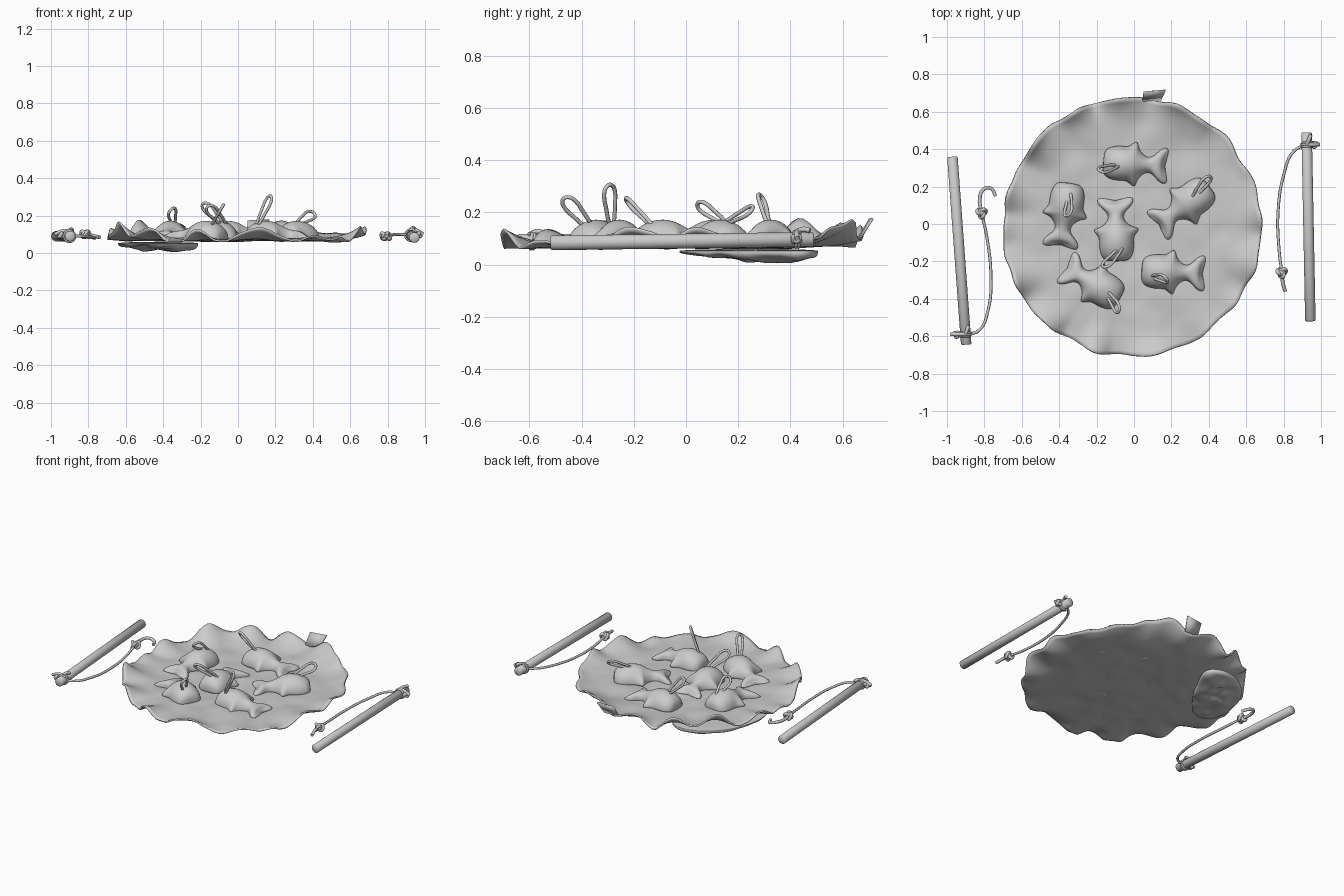
import bpy, bmesh
from math import sin, cos, tau, radians
from mathutils import Vector, Matrix, noise

if "Cube" in bpy.data.objects:
    bpy.data.objects.remove(bpy.data.objects["Cube"], do_unlink=True)

GREY = (0.6, 0.6, 0.6, 1)
mat = bpy.data.materials.new("plain grey")
mat.use_nodes = True
mat.diffuse_color = GREY
for node in mat.node_tree.nodes:
    if node.type == 'BSDF_PRINCIPLED':
        node.inputs["Base Color"].default_value = GREY


def finish(name, bm, angle=1.0):
    """Turn a bmesh into a smooth shaded object."""
    bmesh.ops.recalc_face_normals(bm, faces=bm.faces)
    mesh = bpy.data.meshes.new(name)
    bm.to_mesh(mesh)
    bm.free()
    mesh.materials.append(mat)
    ob = bpy.data.objects.new(name, mesh)
    bpy.context.collection.objects.link(ob)
    bpy.ops.object.select_all(action='DESELECT')
    ob.select_set(True)
    bpy.context.view_layer.objects.active = ob
    bpy.ops.object.shade_smooth_by_angle(angle=angle)
    return ob


def loft(rings):
    """Skin closed rings of points and cap both ends."""
    bm = bmesh.new()
    loops = [[bm.verts.new(p) for p in ring] for ring in rings]
    n = len(loops[0])
    for a, b in zip(loops, loops[1:]):
        for i in range(n):
            j = (i + 1) % n
            bm.faces.new((a[i], a[j], b[j], b[i]))
    bm.faces.new(loops[0])
    bm.faces.new(loops[-1])
    return bm


def tube(name, points, radius, closed=False):
    """Round cord through the given points."""
    cu = bpy.data.curves.new(name, 'CURVE')
    cu.dimensions = '3D'
    cu.bevel_depth = radius
    cu.bevel_resolution = 2
    cu.resolution_u = 6
    cu.use_fill_caps = True
    sp = cu.splines.new('BEZIER')
    sp.bezier_points.add(len(points) - 1)
    for bp, p in zip(sp.bezier_points, points):
        bp.co = p
        bp.handle_left_type = bp.handle_right_type = 'AUTO'
    sp.use_cyclic_u = closed
    temp = bpy.data.objects.new(name + "_path", cu)
    bpy.context.collection.objects.link(temp)
    ev = temp.evaluated_get(bpy.context.evaluated_depsgraph_get())
    mesh = bpy.data.meshes.new_from_object(ev)
    bm = bmesh.new()
    bm.from_mesh(mesh)
    bpy.data.objects.remove(temp, do_unlink=True)
    bpy.data.meshes.remove(mesh)
    return finish(name, bm)


# ruffled cloth mat
def mat_point(t, a):
    ruffle = noise.noise(Vector((5 * cos(a), 5 * sin(a), 1)))
    r = t * (0.692 + 0.006 * sin(17 * a + 1) * t ** 6 + 0.02 * ruffle - 0.006 * sin(a))
    x, y = r * cos(a) - 0.01, r * sin(a) - 0.01
    lift = (0.038 + 0.016 * sin(a) + 0.024 * sin(13 * a + 1.2 * sin(3 * a))
            + 0.014 * sin(5 * a + 2) + 0.05 * ruffle)
    crease = 0.010 * noise.noise(Vector((x * 4, y * 4, 3))) \
        + 0.006 * noise.noise(Vector((x * 9, y * 9, 7)))
    return Vector((x, y, 0.065 + crease + max(lift, -0.006) * t ** 8))


bm = bmesh.new()
SEG, RINGS = 180, 32
centre = bm.verts.new(mat_point(0, 0))
prev = None
for k in range(1, RINGS + 1):
    ring = [bm.verts.new(mat_point(k / RINGS, tau * i / SEG)) for i in range(SEG)]
    for i in range(SEG):
        j = (i + 1) % SEG
        if prev:
            bm.faces.new((prev[i], ring[i], ring[j], prev[j]))
        else:
            bm.faces.new((centre, ring[i], ring[j]))
    prev = ring
cloth = finish("cloth_mat", bm)
cloth.modifiers.new("thickness", 'SOLIDIFY').thickness = 0.01

# small upright tab on the back edge
bm = bmesh.new()
corners = [bm.verts.new(p) for p in
           ((0.045, 0.655, 0.10), (0.145, 0.66, 0.10), (0.168, 0.71, 0.18), (0.052, 0.70, 0.175))]
bm.faces.new(corners)
tab = finish("back_tab", bm)
tab.modifiers.new("thickness", 'SOLIDIFY').thickness = 0.01

# crumpled fold of cloth tucked under the rim, bent to follow it
bm = bmesh.new()
bmesh.ops.create_uvsphere(bm, u_segments=72, v_segments=36, radius=1)
turn = Matrix.Rotation(radians(57), 3, 'Z')
for v in bm.verts:
    along, out, up = v.co
    p = turn @ Vector((0.31 * along, 0.145 * out - 0.05 * along ** 2, 0))
    p *= 1 + 0.10 * noise.noise(Vector((p.x * 7, p.y * 7, 5)))
    dent = 0.022 * noise.noise(Vector((p.x * 11, p.y * 11, 0))) * abs(up)
    if up > 0:
        z = 0.052 + 0.008 * up
    else:
        z = 0.052 - (0.034 + 0.018 * along) * abs(up) ** 0.6 + dent
    v.co = (p.x - 0.455, p.y + 0.26, max(z, 0))
finish("under_fold", bm, 2.0)

# fish: (distance from nose, half width, height, side fin, tail sweep)
STATIONS = (
    (0.000, 0.045, 0.032, 0, 0), (0.012, 0.074, 0.062, 0, 0),
    (0.050, 0.091, 0.086, 0, 0), (0.100, 0.095, 0.098, 0, 0),
    (0.135, 0.090, 0.096, 0, 0), (0.150, 0.086, 0.092, 0.034, 0.012),
    (0.166, 0.080, 0.088, 0.052, 0.020), (0.182, 0.074, 0.080, 0.014, 0.006),
    (0.220, 0.050, 0.060, 0, 0), (0.250, 0.038, 0.050, 0, 0),
    (0.268, 0.050, 0.046, 0, 0.010), (0.282, 0.086, 0.044, 0, 0.026),
    (0.304, 0.100, 0.042, 0, 0.034), (0.320, 0.094, 0.030, 0, 0.036),
    (0.324, 0.066, 0.012, 0, 0.034))


def fish(label, head, tail, tip, base):
    ahead = Vector((tail[0] - head[0], tail[1] - head[1], 0))
    stretch = ahead.length / 0.350
    ahead.normalize()
    side = Vector((-ahead.y, ahead.x, 0))
    rings = []
    for u, w, h, fin, sweep in STATIONS:
        ring = []
        for i in range(20):
            c, s = cos(tau * i / 20), sin(tau * i / 20)
            across = w * c + fin * c ** 9
            up = h * s if s > 0 else 0.012 * s
            along = (u + sweep * c * c) * stretch
            ring.append(Vector((head[0], head[1], 0.077 + up)) + ahead * along + side * across)
        rings.append(ring)
    body = finish(label + "_fish", loft(rings), 2.0)
    body.modifiers.new("round", 'SUBSURF').levels = 1
    # teardrop cord loop leaning out of the back, turned halfway sideways
    tip, base = Vector(tip), Vector(base)
    axis = tip - base
    level = axis.cross(Vector((0, 0, 1))).normalized()
    wide = (level + axis.cross(level).normalized()).normalized()
    profile = ((0.0, 0.012), (0.4, 0.021), (0.75, 0.026), (0.93, 0.018))
    pts = [base - axis * 0.2]
    pts += [base + axis * f + wide * w for f, w in profile]
    pts.append(tip)
    pts += [base + axis * f - wide * w for f, w in reversed(profile)]
    tube(label + "_fish_loop", pts, 0.008, True)


fish("back", (-0.165, 0.33), (0.175, 0.31), (-0.185, 0.285, 0.265), (-0.1, 0.31, 0.17))
fish("right", (-0.345, 0.22), (-0.395, -0.12), (-0.355, 0.045, 0.235), (-0.345, 0.14, 0.165))
fish("centre", (-0.09, -0.20), (-0.10, 0.135), (-0.16, -0.23, 0.25), (-0.08, -0.14, 0.16))
fish("front_left", (0.04, -0.25), (0.375, -0.265), (0.175, -0.295, 0.305), (0.11, -0.285, 0.165))
fish("left", (0.405, 0.20), (0.125, -0.01), (0.405, 0.255, 0.215), (0.33, 0.16, 0.165))
fish("front_right", (-0.075, -0.40), (-0.365, -0.23), (-0.08, -0.465, 0.255), (-0.14, -0.375, 0.15))


def knot(name, at, size):
    """Tight lump of tied cord."""
    pts = []
    for i in range(18):
        t = tau * i / 18
        pts.append(Vector(at) + size * Vector((sin(t) + 2 * sin(2 * t),
                                               cos(t) - 2 * cos(2 * t), -2 * sin(3 * t))) / 2.6)
    tube(name, pts, 0.010, True)
    bm = bmesh.new()
    bmesh.ops.create_icosphere(bm, subdivisions=2, radius=size * 1.1,
                               matrix=Matrix.Translation(at))
    finish(name + "_core", bm, 2.0)


def rod(label, start, end, tie, tails, cord, knot_at, tip_cord):
    start, end = Vector(start), Vector(end)
    axis = (end - start).normalized()
    side = axis.cross(Vector((0, 0, 1))).normalized()
    up = side.cross(axis)

    def circle(p, r, n=24):
        return [p + r * (cos(tau * i / n) * side + sin(tau * i / n) * up) for i in range(n)]
    # stick with softened ends
    finish(label + "_rod", loft([circle(start, 0.022), circle(start + axis * 0.006, 0.028),
                                 circle(end - axis * 0.006, 0.028), circle(end, 0.022)]), 0.9)
    # cord wound around the stick and its loose ends
    mid = start + (end - start) * tie
    wind = [mid + axis * 0.010 * (i / 8 - 1.2)
            + 0.030 * (cos(tau * i / 8) * side + sin(tau * i / 8) * up) for i in range(20)]
    tube(label + "_rod_winding", wind, 0.006)
    for i, t in enumerate(tails):
        tube(label + "_rod_loose_end_%d" % (i + 1),
             [mid + up * 0.03, (mid + Vector(t)) / 2 + up * 0.022, Vector(t)], 0.010)
    knot(label + "_rod_knot", mid + (Vector(tails[0]) - mid) * 0.6, 0.012)
    # fishing line
    tube(label + "_line", [mid] + [Vector(p) for p in cord] + [Vector(knot_at)], 0.008)
    knot(label + "_line_knot", knot_at, 0.022)
    tube(label + "_line_end", [Vector(knot_at)] + [Vector(p) for p in tip_cord], 0.010)


rod("right", (-0.971, 0.36, 0.09), (-0.897, -0.645, 0.09), 0.945,
    [(-0.98, -0.59, 0.10), (-0.885, -0.545, 0.12)],
    [(-0.83, -0.57, 0.09), (-0.78, -0.46, 0.085), (-0.765, -0.28, 0.08), (-0.785, -0.08, 0.085)],
    (-0.815, 0.06, 0.10),
    [(-0.825, 0.13, 0.10), (-0.805, 0.185, 0.10), (-0.765, 0.19, 0.09), (-0.74, 0.15, 0.085)])
rod("left", (0.943, -0.52, 0.083), (0.923, 0.49, 0.097), 0.935,
    [(0.99, 0.425, 0.10), (0.945, 0.475, 0.13)],
    [(0.855, 0.39, 0.10), (0.80, 0.26, 0.09), (0.77, 0.06, 0.08), (0.775, -0.13, 0.08)],
    (0.79, -0.26, 0.09),
    [(0.795, -0.31, 0.09), (0.808, -0.36, 0.08)])
